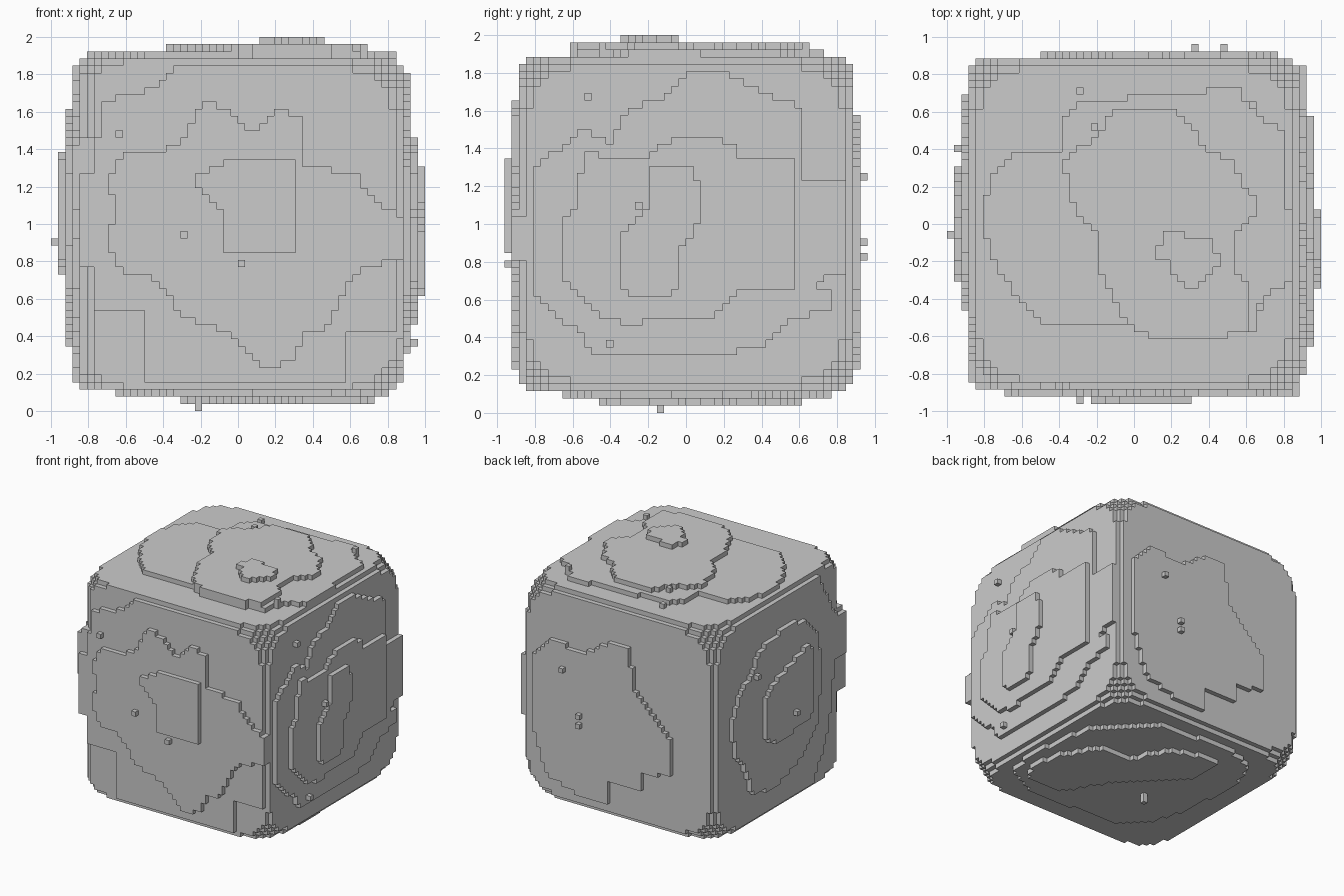
import bpy
import bmesh
from mathutils import Vector

cube = bpy.data.objects.get("Cube")
if cube:
    bpy.data.objects.remove(cube, do_unlink=True)

HALF = 26                 # block spans 52 cells along its longest side
CELL = 1 / HALF
CORE = 23                 # flat cap of the core on every side
cells = set()             # filled cells, indexed by their lower corner

# Each side: axis it faces along and its sign
SIDES = {
    "front": (1, -1), "back": (1, 1),
    "left": (0, 1), "right": (0, -1),
    "top": (2, 1), "bottom": (2, -1),
}


def inside(u, v, outline):
    """Even-odd test of a cell centre against an outline."""
    hit = False
    for (ax, ay), (bx, by) in zip(outline, outline[1:] + outline[:1]):
        if (ay > v) != (by > v) and u < (bx - ax) * (v - ay) / (by - ay) + ax:
            hit = not hit
    return hit


def covered(outline):
    """All face cells inside an outline."""
    span = range(-HALF, HALF)
    return [(u, v) for u in span for v in span
            if inside(u + 0.5, v + 0.5, outline)]


def cell_at(side, depth, u, v):
    """Cell at a depth below one side."""
    axis, sign = SIDES[side]
    cell = [u, v]
    cell.insert(axis, depth if sign > 0 else -depth - 1)
    return tuple(cell)


def bumps(side, level, spots):
    """Raise single columns of cells on one side."""
    for u, v in spots:
        for depth in range(CORE - 5, level):
            cells.add(cell_at(side, depth, u, v))


def plate(side, level, outline):
    """Raise a stepped plate with the given outline on one side."""
    bumps(side, level, covered(outline))


def recess(side, level, outline):
    """Lower a patch of the core to a level."""
    for u, v in covered(outline):
        for depth in range(level, CORE):
            cells.discard(cell_at(side, depth, u, v))


# Core: capped superellipsoid, so edges bow and corners step inwards
POWER = 6
LIMIT = 25 ** POWER
reach = range(-CORE, CORE)
weight = {i: abs(i + 0.5) ** POWER for i in reach}
for i in reach:
    for j in reach:
        for k in reach:
            if weight[i] + weight[j] + weight[k] <= LIMIT:
                cells.add((i, j, k))

# Worn patches along the front right edge
recess("front", 22, [(-23, 7), (-20, 7), (-19, 17), (-14, 18), (-10, 20),
                     (-7, 23), (-23, 23)])
recess("front", 22, [(-23, -12), (-13, -12), (-13, -23), (-23, -23)])
recess("front", 22, [(15, -15), (23, -15), (23, -23), (15, -23)])
recess("right", 22, [(-23, 2), (-18, 2), (-16, -12), (-10, -23), (-23, -23)])
recess("right", 22, [(-23, 10), (-18, 12), (-12, 23), (-23, 23)])
for side in ("front", "right"):
    recess(side, 21, [(-23, -6), (-20, -6), (-20, -23), (-23, -23)])
    recess(side, 21, [(-23, 12), (-20, 12), (-20, 23), (-23, 23)])

# Front plates
plate("front", 24, [
    (-4, 17), (-1, 16), (1, 13), (3, 13), (5, 16), (9, 15), (9, 8), (17, 7),
    (18, 4), (23, 1), (23, -5), (17, -6), (15, -9), (12, -15), (9, -15),
    (8, -19), (5, -20), (2, -19), (-1, -15), (-8, -13), (-9, -10), (-12, -7),
    (-16, -7), (-18, -3), (-17, 3), (-18, 6), (-16, 10), (-11, 10), (-7, 12),
    (-6, 15)])
plate("front", 25, [
    (-6, 7), (-4, 7), (-4, 8), (0, 9), (8, 9), (8, -4), (-2, -4), (-2, 2),
    (-5, 4)])
bumps("front", 24, [(-17, 12)])
bumps("front", 25, [(-8, -2), (0, -6)])

# Left plates
plate("left", 24, [
    (-21, 7), (-18, 10), (-14, 13), (-10, 11), (-9, 15), (-2, 18), (1, 21),
    (5, 21), (11, 18), (16, 16), (16, 6), (22, 6), (22, -7), (16, -8),
    (20, -9), (20, -12), (15, -13), (11, -17), (4, -18), (-13, -18),
    (-14, -15), (-18, -13), (-21, -9)])
plate("left", 25, [
    (-14, 10), (-10, 9), (-5, 9), (-3, 11), (0, 12), (4, 12), (7, 11), (7, 9),
    (15, 9), (15, -9), (8, -9), (4, -13), (-4, -13), (-7, -14), (-11, -13),
    (-14, -10), (-17, -7), (-17, 0), (-15, 3)])
plate("left", 26, [
    (-5, 7), (-4, 8), (1, 8), (2, 5), (2, 2), (1, -2), (-1, -4), (-1, -9),
    (-2, -10), (-7, -10), (-9, -8), (-9, -3), (-8, 0), (-5, 2)])
bumps("left", 24, [(-14, 17)])
bumps("left", 25, [(-11, -17)])
bumps("left", 26, [(-7, 2)])

# Top plates
plate("top", 24, [
    (-10, 15), (-7, 17), (5, 18), (15, 19), (16, 16), (21, 13), (22, -8),
    (18, -10), (17, -15), (-13, -14), (-17, -9), (-20, -4), (-21, 1),
    (-20, 6), (-16, 10), (-10, 10)])
plate("top", 25, [
    (-3, 16), (6, 16), (9, 13), (10, 10), (14, 9), (15, 5), (17, 4), (17, 1),
    (14, -1), (14, -6), (16, -8), (16, -15), (10, -16), (4, -16), (1, -15),
    (-2, -12), (-5, -6), (-5, -1), (-8, 1), (-9, 6), (-10, 9), (-7, 11),
    (-4, 13)])
plate("top", 26, [
    (4, -1), (11, -2), (12, -5), (11, -7), (9, -9), (6, -8), (5, -5), (3, -5)])
bumps("top", 24, [(-8, 18)])
bumps("top", 25, [(-6, 13), (16, 16), (17, -12)])

# Back plates
plate("back", 24, [
    (20, 8), (16, 12), (8, 11), (1, 15), (-3, 15), (-4, 7), (-7, 3),
    (-13, -3), (-13, -10), (-6, -11), (-6, -15), (2, -15), (2, -20), (9, -20),
    (17, -17), (20, -8)])
bumps("back", 25, [(12, 6), (8, -3), (8, -5)])

# Right plates
plate("right", 24, [
    (18, 2), (15, 8), (11, 10), (9, 14), (0, 16), (-7, 15), (-11, 10),
    (-12, 3), (-11, -8), (-6, -14), (4, -17), (11, -16), (14, -9), (17, -6)])
plate("right", 25, [
    (8, 3), (6, 6), (0, 8), (-6, 10), (-8, 8), (-8, -5), (-6, -6), (4, -7),
    (8, -5)])
bumps("right", 25, [(10, 9)])
bumps("right", 26, [(-2, -3)])

# Bottom plates
plate("bottom", 24, [
    (-17, 10), (-15, 17), (-8, 20), (8, 19), (14, 14), (19, 8), (21, -5),
    (20, -13), (12, -17), (-8, -16), (-14, -10), (-16, -3)])
plate("bottom", 25, [
    (19, -8), (18, -2), (13, 6), (6, 6), (5, 9), (2, 14), (-4, 16), (-8, 16),
    (-8, 9), (-4, 4), (3, -2), (9, -12), (17, -12)])
bumps("bottom", 26, [(-6, -4)])

# Skin: one square for every exposed cell side
bm = bmesh.new()
corners = {}


def corner(point):
    if point not in corners:
        corners[point] = bm.verts.new(Vector(point) * CELL + Vector((0, 0, 1)))
    return corners[point]


RING = ((0, 0), (1, 0), (1, 1), (0, 1))
for cell in sorted(cells):
    for axis in range(3):
        a, b = (axis + 1) % 3, (axis + 2) % 3
        for sign in (-1, 1):
            beside = list(cell)
            beside[axis] += sign
            if tuple(beside) in cells:
                continue
            square = []
            for du, dv in RING[::sign]:
                point = list(cell)
                point[axis] += max(sign, 0)
                point[a] += du
                point[b] += dv
                square.append(corner(tuple(point)))
            bm.faces.new(square)

mesh = bpy.data.meshes.new("stepped_block")
bm.to_mesh(mesh)
bm.free()
block = bpy.data.objects.new("stepped_block", mesh)
bpy.context.collection.objects.link(block)

# Stone material
stone = bpy.data.materials.new("stone_grey")
stone.use_nodes = True
grey = (0.6, 0.6, 0.6, 1)
stone.diffuse_color = grey
stone.node_tree.nodes["Principled BSDF"].inputs["Base Color"].default_value = grey
mesh.materials.append(stone)
